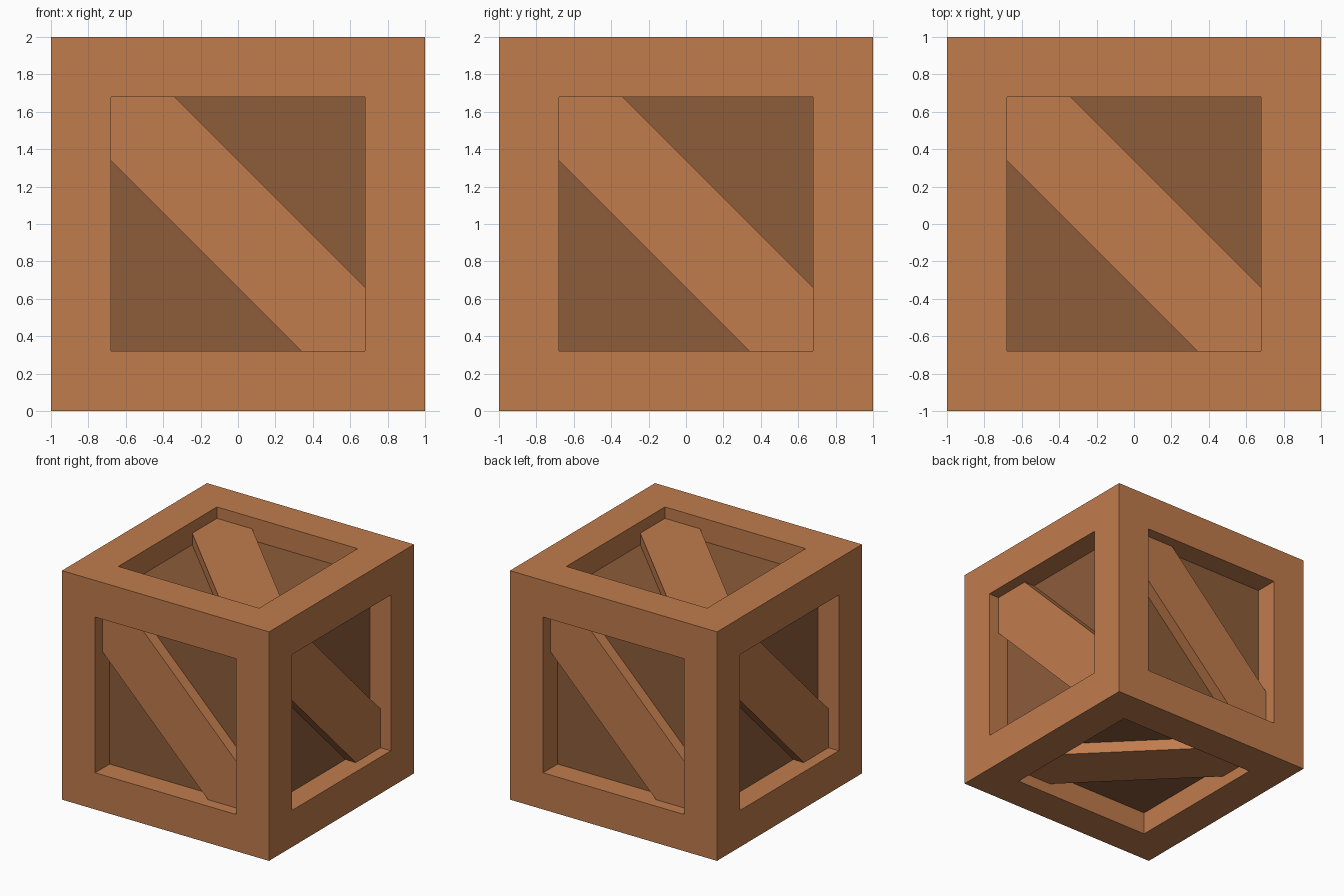
import bpy, bmesh
from mathutils import Matrix, Vector

if "Cube" in bpy.data.objects:
    bpy.data.objects.remove(bpy.data.objects["Cube"])

BORDER, PANEL_DEPTH, BRACE_DEPTH = 0.32, 0.20, 0.10
INNER = 1 - BORDER
CENTRE = Vector((0, 0, 1))


def material(name, rgb):
    mat = bpy.data.materials.new(name)
    mat.diffuse_color = (*rgb, 1)
    mat.use_nodes = True
    mat.node_tree.nodes["Principled BSDF"].inputs["Base Color"].default_value = mat.diffuse_color
    return mat


def finish(name, bm, mat):
    bmesh.ops.recalc_face_normals(bm, faces=bm.faces[:])
    mesh = bpy.data.meshes.new(name)
    bm.to_mesh(mesh)
    bm.free()
    mesh.materials.append(mat)
    obj = bpy.data.objects.new(name, mesh)
    obj.location = CENTRE
    bpy.context.collection.objects.link(obj)
    return obj


wood = material("wood", (0.53, 0.20, 0.073))
dark_wood = material("dark_wood", (0.27, 0.107, 0.042))

# Frame: cube with a square hole through every face, leaving twelve joined beams
bm = bmesh.new()
bmesh.ops.create_cube(bm, size=2)
faces = bm.faces[:]
bmesh.ops.inset_individual(bm, faces=faces, thickness=BORDER, use_even_offset=True)
ends = bmesh.ops.extrude_discrete_faces(bm, faces=faces)["faces"]
for f in ends:
    bmesh.ops.translate(bm, verts=f.verts[:], vec=f.normal * -BORDER)
bmesh.ops.delete(bm, geom=ends, context='FACES')
bmesh.ops.remove_doubles(bm, verts=bm.verts[:], dist=1e-4)
finish("frame", bm, wood)

# Recessed panels: one inner box
bm = bmesh.new()
bmesh.ops.create_cube(bm, size=2 * (1 - PANEL_DEPTH))
finish("panels", bm, dark_wood)

# Diagonal braces: six-sided boards, trimmed to the opening, one per side
a, b = INNER, INNER / 2
OUTLINE = [(-a, a), (-a, b), (b, -a), (a, -a), (a, -b), (-b, a)]
X, Y, Z = Vector((1, 0, 0)), Vector((0, 1, 0)), Vector((0, 0, 1))
SIDES = {"front": (X, Z), "right": (Y, Z), "back": (-X, Z),
         "left": (-Y, Z), "top": (X, Y), "bottom": (Y, X)}

for side, (u, v) in SIDES.items():
    n = u.cross(v)
    bm = bmesh.new()
    base = bm.faces.new([bm.verts.new((p, q, 1 - PANEL_DEPTH)) for p, q in OUTLINE])
    ext = bmesh.ops.extrude_face_region(bm, geom=[base], use_keep_orig=True)["geom"]
    bmesh.ops.translate(bm, verts=[g for g in ext if isinstance(g, bmesh.types.BMVert)],
                        vec=(0, 0, PANEL_DEPTH - BRACE_DEPTH))
    bmesh.ops.transform(bm, matrix=Matrix((u, v, n)).transposed().to_4x4(), verts=bm.verts[:])
    finish(side + "_brace", bm, wood)
